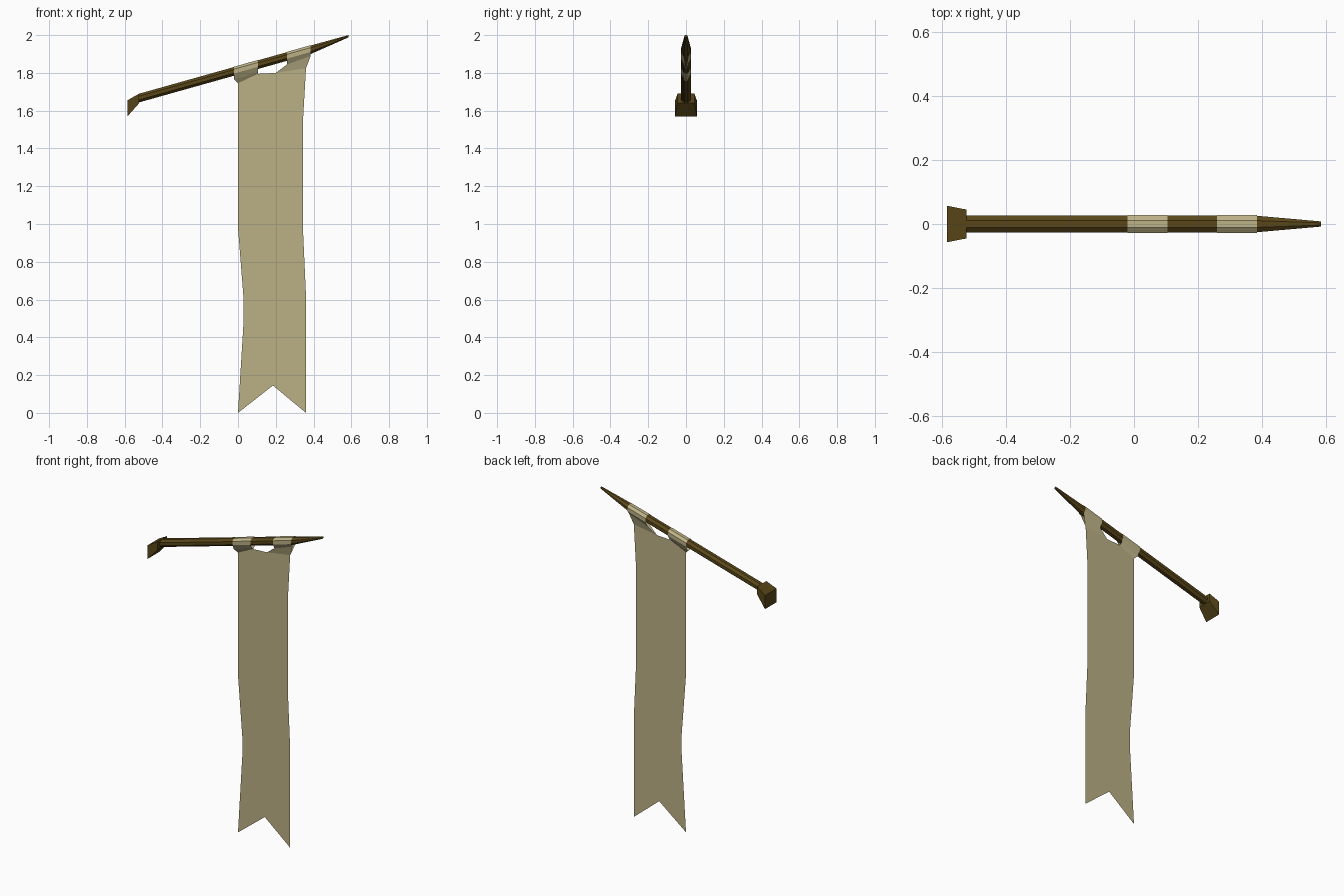
import bpy
import math

if "Cube" in bpy.data.objects:
    bpy.data.objects.remove(bpy.data.objects["Cube"])

def material(name, color):
    m = bpy.data.materials.new(name)
    m.diffuse_color = color
    m.use_nodes = True
    m.node_tree.nodes["Principled BSDF"].inputs["Base Color"].default_value = m.diffuse_color
    return m

WOOD = material("dark_wood", (0.10, 0.062, 0.010, 1))
CLOTH = material("pale_cloth", (0.50, 0.44, 0.24, 0.88))

def add_mesh(name, verts, faces, mat):
    me = bpy.data.meshes.new(name)
    me.from_pydata(verts, [], faces)
    me.validate()
    me.materials.append(mat)
    ob = bpy.data.objects.new(name, me)
    bpy.context.collection.objects.link(ob)
    return ob

def loft(name, rings, mat, caps=True):
    """Skin a series of equal closed rings running along +x."""
    n = len(rings[0])
    verts = [v for r in rings for v in r]
    faces = [(k * n + i, k * n + (i + 1) % n, (k + 1) * n + (i + 1) % n, (k + 1) * n + i)
             for k in range(len(rings) - 1) for i in range(n)]
    if caps:
        faces.append(tuple(reversed(range(n))))
        faces.append(tuple(range((len(rings) - 1) * n, len(rings) * n)))
    return add_mesh(name, verts, faces, mat)

def axis_z(x):
    return 1.667 + 0.281 * (x + 0.523)

def octagon(x, z, ry, rz):
    c = math.cos(math.pi / 8)
    return [(x, ry / c * math.cos(a), z + rz / c * math.sin(a))
            for a in (math.pi / 8 + i * math.pi / 4 for i in range(8))]

# Slanted octagonal pole with a tapered tip
loft("pole", [octagon(-0.523, axis_z(-0.523), 0.026, 0.023),
              octagon(0.38, axis_z(0.38), 0.026, 0.023),
              octagon(0.585, 1.994, 0.008, 0.006)], WOOD)

# Flared wall bracket at the butt end
def rect(x, hy, z0, z1):
    return [(x, hy, z0), (x, hy, z1), (x, -hy, z1), (x, -hy, z0)]

loft("wall_bracket", [rect(-0.585, 0.057, 1.57, 1.655),
                      rect(-0.523, 0.045, 1.64, 1.69)], WOOD)

# Cloth loops: wrap the pole, then pinch together into the flag
def loop_ring(x, mid_z, bottom):
    z, a, b, t = axis_z(x), 0.0275, 0.0115, 0.0245
    half = [(a, z - b), (a, z + b), (b, z + t)]
    ring = [(x, 0.012, mid_z)] + [(x, y, h) for y, h in half]
    ring += [(x, -y, h) for _, y, h in reversed(ring)]
    return ring + [(bottom[0], 0, bottom[1])]

LEFT = [(0.0, 1.745), (0.105, 1.795)]
RIGHT = [(0.20, 1.80), (0.36, 1.825)]
loft("left_loop", [loop_ring(-0.02, 1.765, LEFT[0]),
                   loop_ring(0.105, 1.805, LEFT[1])], CLOTH, caps=False)
loft("right_loop", [loop_ring(0.26, 1.845, RIGHT[0]),
                    loop_ring(0.385, 1.89, RIGHT[1])], CLOTH, caps=False)

# Flat swallow-tailed banner
outline = LEFT + RIGHT + [(0.345, 1.565), (0.345, 0.95), (0.36, 0.62), (0.36, 0.0),
                          (0.185, 0.145), (0.0, 0.0), (0.03, 0.49), (0.03, 0.60), (0.0, 0.98)]
outline.reverse()
add_mesh("banner", [(x, 0, z) for x, z in outline], [tuple(range(len(outline)))], CLOTH)
